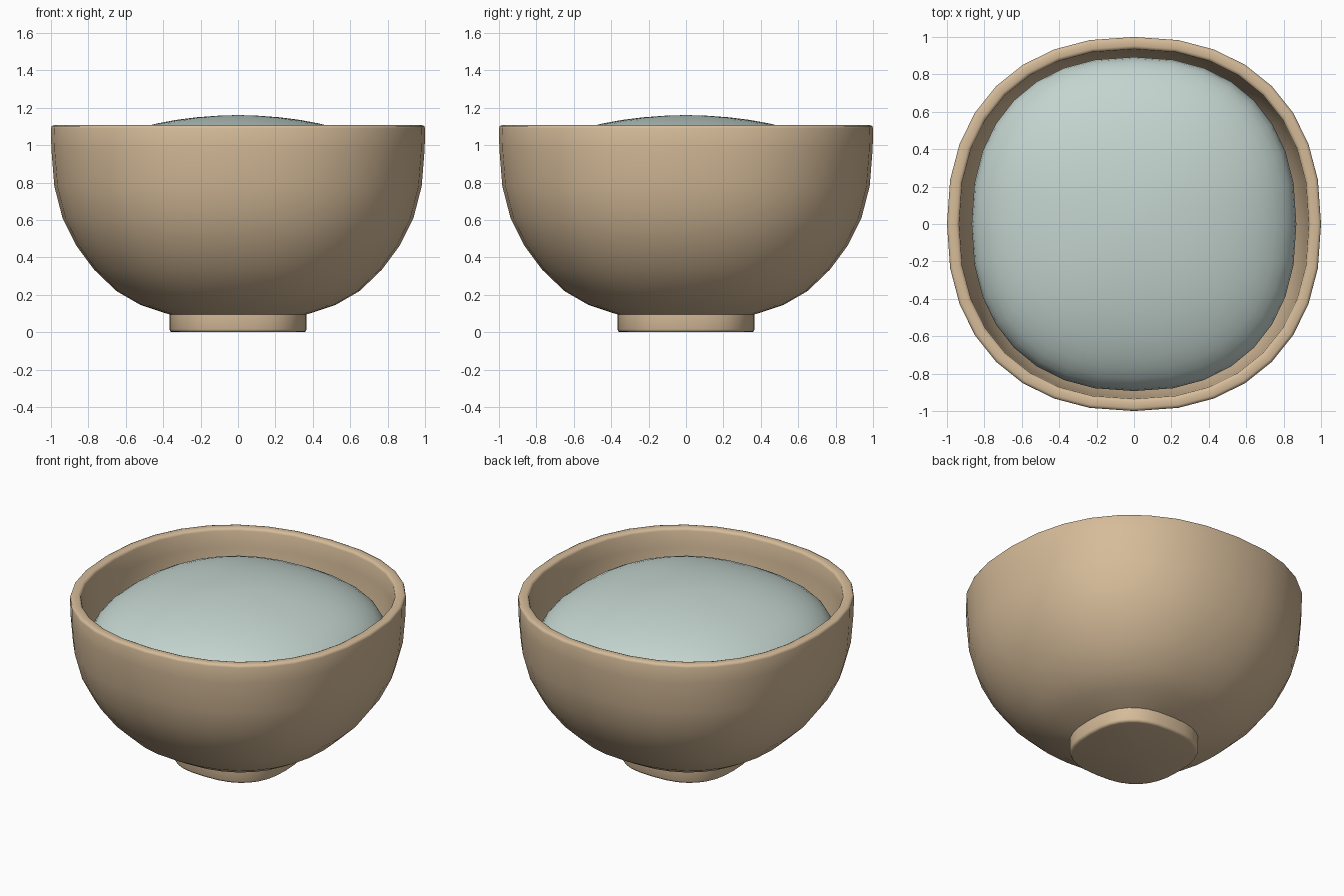
import bpy, bmesh, math

if "Cube" in bpy.data.objects:
    bpy.data.objects.remove(bpy.data.objects["Cube"])

SEG = 32


def material(name, rgb):
    m = bpy.data.materials.new(name)
    m.diffuse_color = (*rgb, 1)
    m.use_nodes = True
    m.node_tree.nodes["Principled BSDF"].inputs["Base Color"].default_value = m.diffuse_color
    return m


def ring_point(rx, ry, n, i):
    """Point on a rounded-square (superellipse) ring."""
    t = 2 * math.pi * i / SEG
    c, s = math.cos(t), math.sin(t)
    if abs(c) < 1e-6: c = 0
    if abs(s) < 1e-6: s = 0
    e = 2 / n
    return (rx * math.copysign(abs(c) ** e, c), ry * math.copysign(abs(s) ** e, s))


def lathe(name, profile, mat, angle):
    """Stack of rings (rx, ry, z, exponent), closed at both ends."""
    bm = bmesh.new()
    rings = []
    for rx, ry, z, n in profile:
        rings.append([bm.verts.new((*ring_point(rx, ry, n, i), z)) for i in range(SEG)])
    for a, b in zip(rings, rings[1:]):
        for i in range(SEG):
            j = (i + 1) % SEG
            bm.faces.new((a[i], a[j], b[j], b[i]))
    for ring in (rings[0], rings[-1]):
        c = bm.verts.new((0, 0, ring[0].co.z))
        for i in range(SEG):
            bm.faces.new((ring[i], ring[(i + 1) % SEG], c))
    bmesh.ops.recalc_face_normals(bm, faces=bm.faces)
    me = bpy.data.meshes.new(name)
    bm.to_mesh(me)
    bm.free()
    ob = bpy.data.objects.new(name, me)
    bpy.context.collection.objects.link(ob)
    me.materials.append(mat)
    bpy.ops.object.select_all(action='DESELECT')
    bpy.context.view_layer.objects.active = ob
    ob.select_set(True)
    bpy.ops.object.shade_smooth_by_angle(angle=math.radians(angle))
    return ob


clay = material("warm clay", (0.67, 0.50, 0.32))
broth = material("pale blue green", (0.55, 0.66, 0.62))

# Bowl: foot, outer wall, rounded rim, inner wall
outline = [
    (0.35, 0.0), (0.362, 0.004), (0.367, 0.016), (0.367, 0.095),
    (0.52, 0.145), (0.65, 0.22), (0.77, 0.335), (0.866, 0.465),
    (0.938, 0.61), (0.982, 0.78), (0.998, 0.98), (1.0, 1.09),
    (0.996, 1.102), (0.984, 1.107), (0.952, 1.107), (0.940, 1.102),
    (0.935, 1.09), (0.930, 0.98), (0.912, 0.80), (0.87, 0.63),
    (0.80, 0.49), (0.70, 0.36), (0.52, 0.23), (0.3, 0.16),
]
lathe("bowl", [(r, r, z, 2.6 if r < 0.5 else 2.27) for r, z in outline], clay, 50)

# Filling: flattened dome sitting inside the bowl
dome = []
for k in range(-2, 12):
    a = math.radians(90 * k / 12)
    dome.append((0.868 * math.cos(a), 0.893 * math.cos(a), 0.83 + 0.33 * math.sin(a), 2.3))
dome.append((0.03, 0.03, 1.16, 2.3))
lathe("filling", dome, broth, 40)
